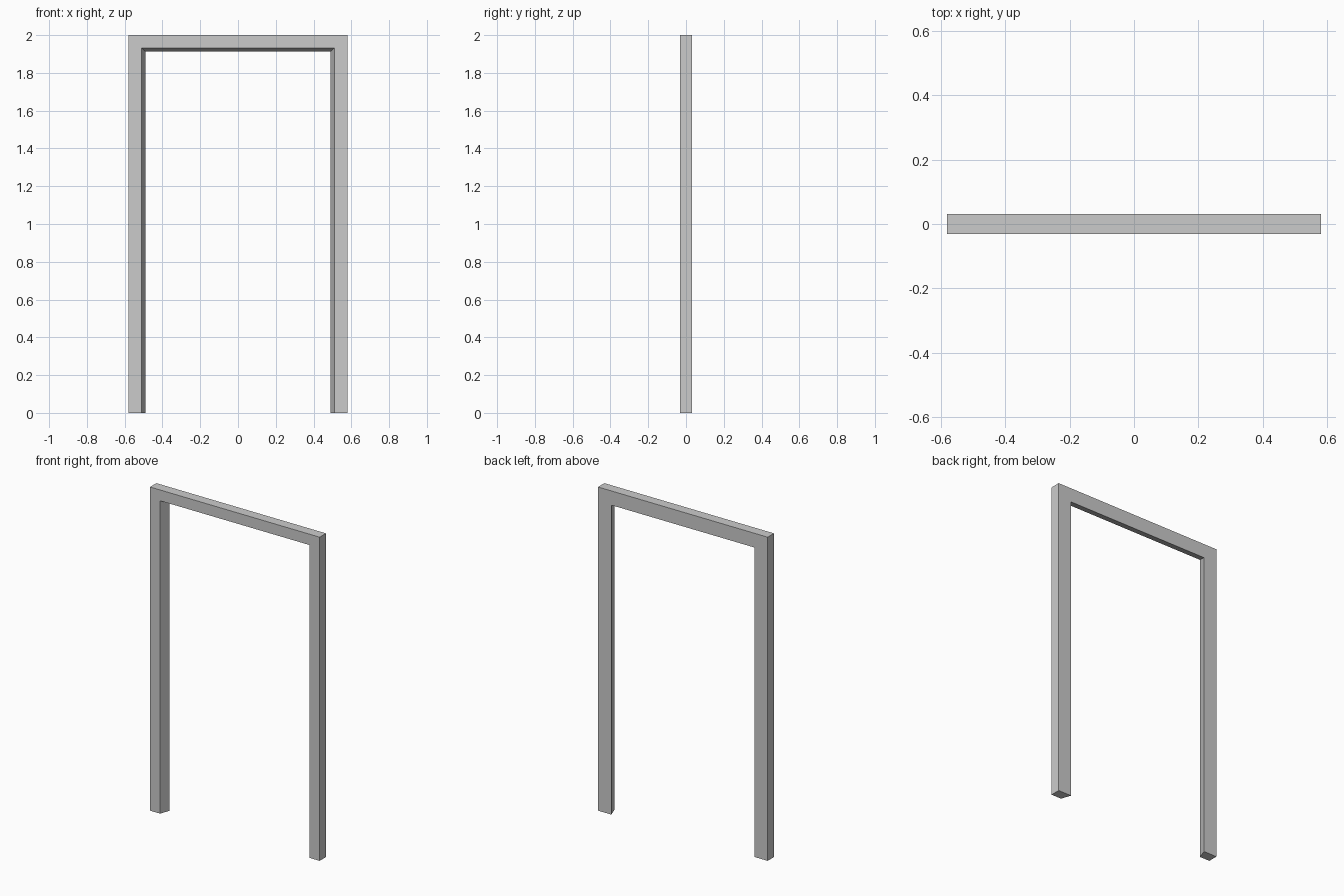
import bpy, bmesh

if "Cube" in bpy.data.objects:
    bpy.data.objects.remove(bpy.data.objects["Cube"])

OUTER, TOP, HALF_DEPTH = 0.58, 2.0, 0.031


def profile(bm, y, inner_x, inner_z):
    """U-shaped outline of the frame at depth y."""
    half = [(OUTER, 0), (OUTER, TOP), (inner_x, inner_z), (inner_x, 0)]
    outer_r, top_r, in_top_r, in_r = [bm.verts.new((x, y, z)) for x, z in half]
    outer_l, top_l, in_top_l, in_l = [bm.verts.new((-x, y, z)) for x, z in half]
    return [outer_l, in_l, in_top_l, in_top_r, in_r, outer_r, top_r, top_l]


# Door frame: opening is wider at the front than at the back
bm = bmesh.new()
front = profile(bm, -HALF_DEPTH, 0.511, 1.933)
back = profile(bm, HALF_DEPTH, 0.489, 1.912)

# Faces of left leg, lintel and right leg, meeting at mitres
for ring in (front, back):
    for quad in ((0, 1, 2, 7), (2, 3, 6, 7), (3, 4, 5, 6)):
        bm.faces.new([ring[i] for i in quad])

# Outer sides, feet and splayed reveals
for i in range(8):
    j = (i + 1) % 8
    bm.faces.new((front[i], front[j], back[j], back[i]))

bmesh.ops.recalc_face_normals(bm, faces=bm.faces)
mesh = bpy.data.meshes.new("door_frame")
bm.to_mesh(mesh)
bm.free()
bpy.context.collection.objects.link(bpy.data.objects.new("door_frame", mesh))
